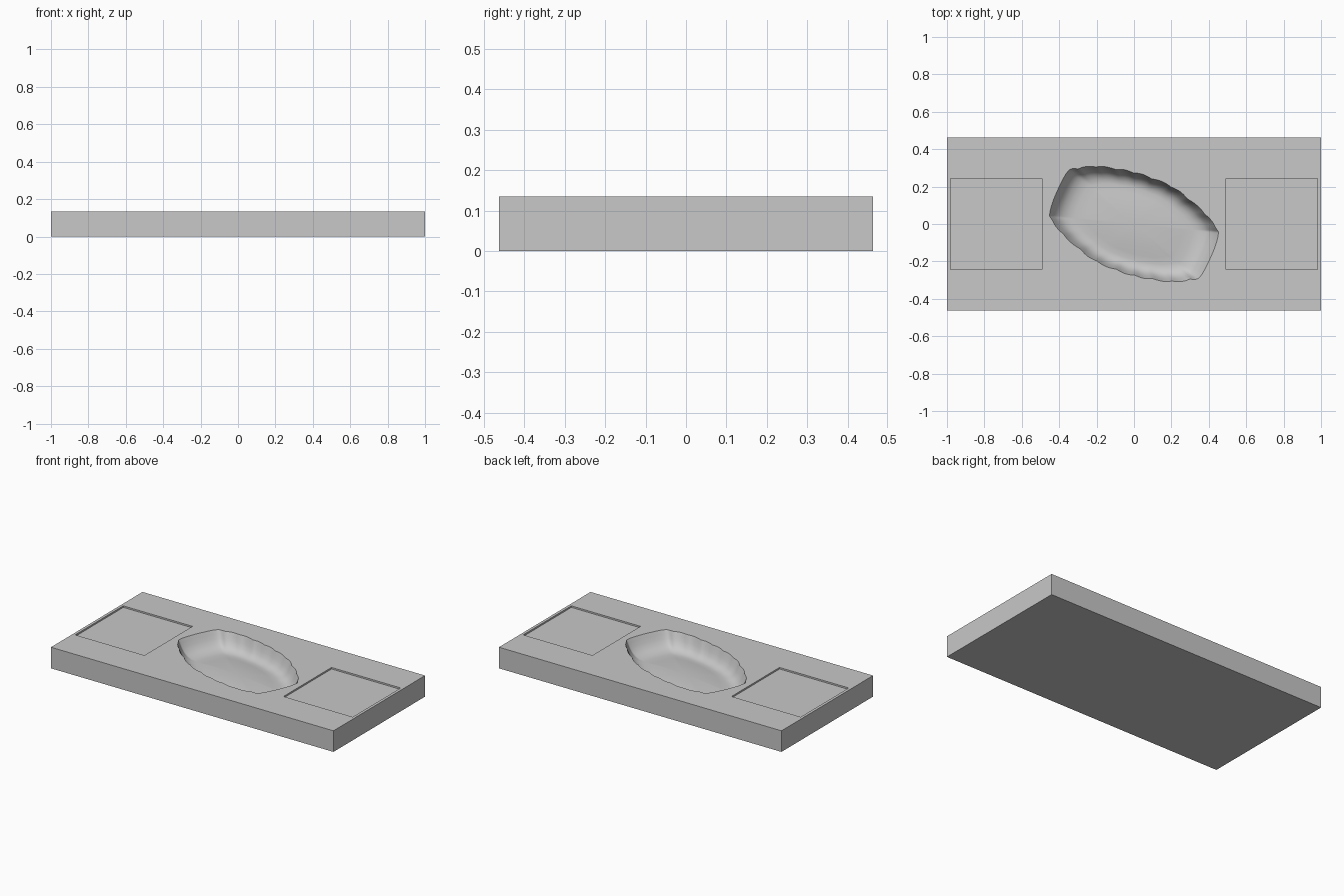
import bpy, bmesh, math
from mathutils import Vector

old = bpy.data.objects.get("Cube")
if old:
    bpy.data.objects.remove(old, do_unlink=True)

HALF_X, HALF_Y, TOP = 1.0, 0.463, 0.135
STEPS = 6  # smoothing steps between rim points

grey = bpy.data.materials.new("matte grey")
grey.use_nodes = True
colour = (0.58, 0.58, 0.58, 1)
grey.diffuse_color = colour
grey.node_tree.nodes["Principled BSDF"].inputs["Base Color"].default_value = colour

# Half of the basin rim; the other half is the same turned by 180 degrees
half_rim = [(-.45, .06), (-.42, .155), (-.355, .28), (-.30, .297), (-.205, .308),
            (-.10, .295), (-.005, .277), (.095, .245), (.20, .20), (.29, .135),
            (.38, .055), (.44, -.025)]
# Basin section: fraction of the rim radius, depth below the top
section = [(.975, .02), (.945, .045), (.90, .07), (.85, .086), (.78, .097),
           (.70, .1), (.58, .096), (.42, .09), (.22, .086)]


def smooth_rim():
    """Closed smooth curve through the rim points, with small scallops on the long sides."""
    pts = [Vector(p) for p in half_rim]
    pts += [-p for p in pts]
    n, out = len(pts), []
    for i in range(n):
        a, b, c, d = (pts[(i + k) % n] for k in (-1, 0, 1, 2))
        scallop = 0.007 if 3 <= i % len(half_rim) <= 10 else 0
        for s in range(STEPS):
            t = s / STEPS
            p = 0.5 * (2 * b + (c - a) * t + (2 * a - 5 * b + 4 * c - d) * t ** 2
                       + (3 * b - a - 3 * c + d) * t ** 3)
            bulge = scallop * (math.sin(math.pi * t) - 0.5)
            out.append((p, p + p.normalized() * bulge))
    return out


def ring(bm, points, z):
    return [bm.verts.new((p[0], p[1], z)) for p in points]


def bridge(bm, upper, lower, smooth=False):
    n = len(upper)
    for i in range(n):
        j = (i + 1) % n
        f = bm.faces.new((upper[i], upper[j], lower[j], lower[i]))
        f.smooth = smooth


def rectangle(cx, hx, hy):
    return [(cx - hx, -hy), (cx + hx, -hy), (cx + hx, hy), (cx - hx, hy)]


bm = bmesh.new()

# Slab sides and underside
slab = rectangle(0, HALF_X, HALF_Y)
slab_top, slab_base = ring(bm, slab, TOP), ring(bm, slab, 0)
bridge(bm, slab_top, slab_base)
bm.faces.new(slab_base)
openings = [slab_top]

# Shallow square recess at each end
for side in (-1, 1):
    outline = rectangle(side * 0.737, 0.245, 0.243)
    lip, floor = ring(bm, outline, TOP), ring(bm, outline, TOP - 0.01)
    bridge(bm, lip, floor)
    bm.faces.new(floor)
    openings.append(lip)

# Scalloped basin with a slightly raised middle
rim = smooth_rim()
upper = ring(bm, [scalloped for plain, scalloped in rim], TOP)
openings.append(upper)
for fraction, depth in section:
    fade = max(0, (fraction - 0.7) / 0.3)
    lower = ring(bm, [plain.lerp(scalloped, fade) * fraction for plain, scalloped in rim],
                 TOP - depth)
    bridge(bm, upper, lower, True)
    upper = lower
middle = bm.verts.new((0, 0, TOP - 0.084))
for i in range(len(upper)):
    bm.faces.new((upper[i], upper[(i + 1) % len(upper)], middle)).smooth = True

# Top surface around the openings
edges = [bm.edges.get((loop[i - 1], loop[i])) for loop in openings for i in range(len(loop))]
bmesh.ops.triangle_fill(bm, use_beauty=True, use_dissolve=False, edges=edges, normal=(0, 0, 1))
bmesh.ops.recalc_face_normals(bm, faces=bm.faces[:])

mesh = bpy.data.meshes.new("slab_with_basin")
bm.to_mesh(mesh)
bm.free()
mesh.materials.append(grey)
bpy.context.scene.collection.objects.link(bpy.data.objects.new("slab_with_basin", mesh))
